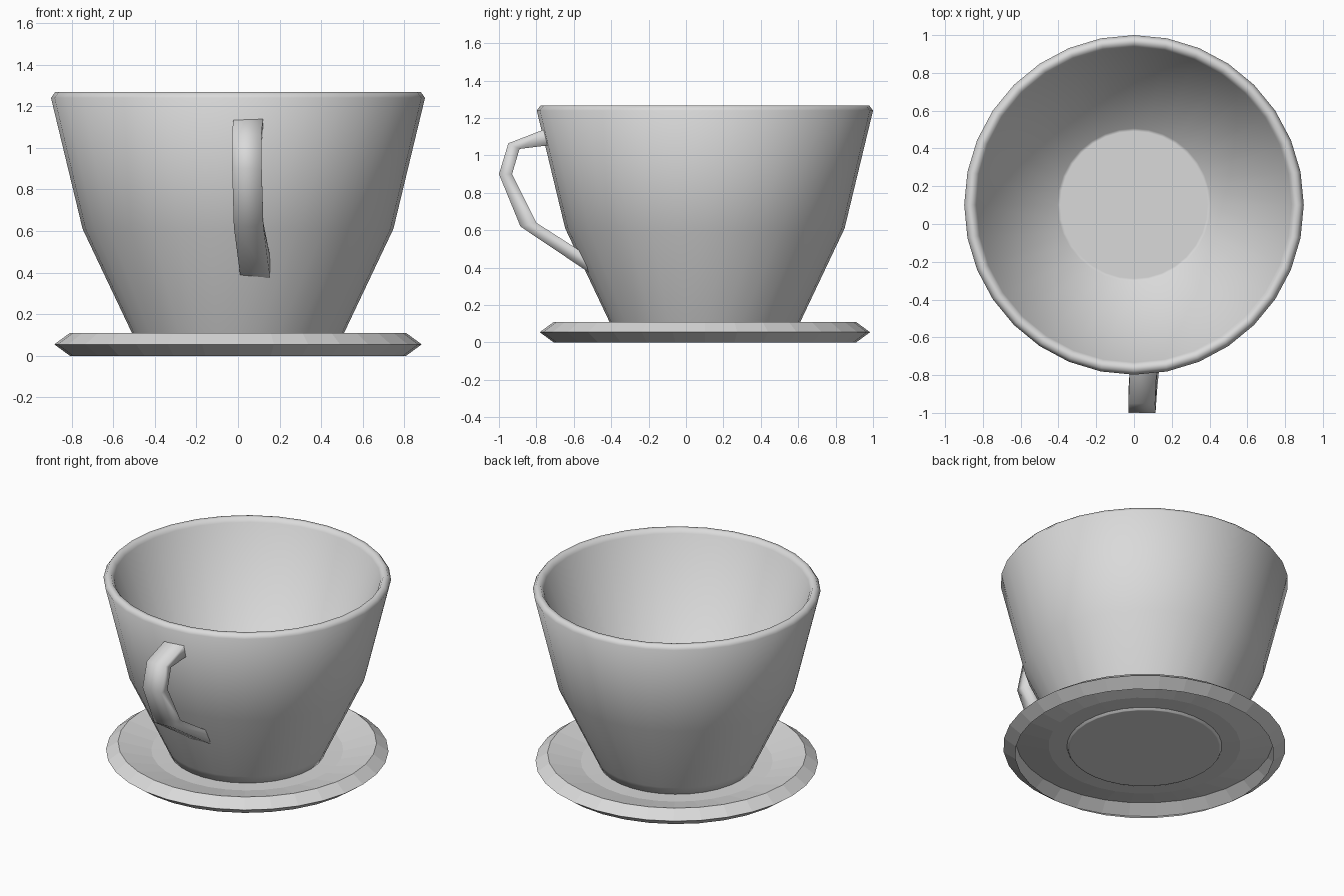
import bpy, bmesh, math

cube = bpy.data.objects.get("Cube")
if cube:
    bpy.data.objects.remove(cube, do_unlink=True)

SEGMENTS = 32
CENTRE_Y = 0.101

# One plain ceramic colour
ceramic = bpy.data.materials.new("light_grey_ceramic")
ceramic.use_nodes = True
ceramic.diffuse_color = (0.7, 0.7, 0.7, 1)
ceramic.node_tree.nodes["Principled BSDF"].inputs["Base Color"].default_value = (0.7, 0.7, 0.7, 1)


def finish(name, bm, smooth_angle=None, recalc=True):
    if recalc:
        bmesh.ops.recalc_face_normals(bm, faces=bm.faces[:])
    mesh = bpy.data.meshes.new(name)
    bm.to_mesh(mesh)
    bm.free()
    mesh.materials.append(ceramic)
    obj = bpy.data.objects.new(name, mesh)
    bpy.context.collection.objects.link(obj)
    if smooth_angle:
        bpy.ops.object.select_all(action='DESELECT')
        obj.select_set(True)
        bpy.context.view_layer.objects.active = obj
        bpy.ops.object.shade_smooth_by_angle(angle=math.radians(smooth_angle))
    return obj


def lathe(name, profile, closed, smooth_angle=None):
    """Turn a (radius, height) profile around the cup axis."""
    bm = bmesh.new()
    rings = []
    for r, z in profile:
        ring = []
        for i in range(SEGMENTS):
            a = math.tau * i / SEGMENTS
            ring.append(bm.verts.new((r * math.cos(a), CENTRE_Y + r * math.sin(a), z)))
        rings.append(ring)
    for low, high in zip(rings, rings[1:]):
        for i in range(SEGMENTS):
            j = (i + 1) % SEGMENTS
            bm.faces.new((low[i], low[j], high[j], high[i]))
    if closed:
        bm.faces.new(rings[0][::-1])
        bm.faces.new(rings[-1])
    return finish(name, bm, smooth_angle, recalc=closed)


# Cup: flat foot, outer wall, softly rounded rim, straight inner cone and floor
lathe("cup", [(0.468, 0.04), (0.478, 0.04), (0.51, 0.11), (0.747, 0.61), (0.899, 1.24),
              (0.879, 1.267), (0.852, 1.267), (0.834, 1.24),
              (0.405, 0.11), (0.39, 0.11)], True, 75)

# Saucer: thin shell open underneath, with a bevelled edge and shallow well
lathe("saucer", [(0.808, 0), (0.883, 0.055), (0.808, 0.11), (0.6, 0.058), (0.46, 0.054)],
      False)

# Handle: angular strap, each section is (outer y, z), (inner y, z), left x offset
sections = [
    ((-0.73, 1.15), (-0.73, 1.055), -0.02),
    ((-0.95, 1.065), (-0.89, 1.035), -0.03),
    ((-1.00, 0.90), (-0.93, 0.90), -0.028),
    ((-0.885, 0.62), (-0.80, 0.64), -0.02),
    ((-0.52, 0.375), (-0.55, 0.48), 0.012),
]
WIDTH = 0.142
bm = bmesh.new()
loops = []
for outer, inner, x in sections:
    corners = [(x, *outer), (x + WIDTH, *outer), (x + WIDTH, *inner), (x, *inner)]
    loops.append([bm.verts.new(c) for c in corners])
for a, b in zip(loops, loops[1:]):
    for i in range(4):
        j = (i + 1) % 4
        bm.faces.new((a[i], a[j], b[j], b[i]))
finish("handle", bm, 150)
